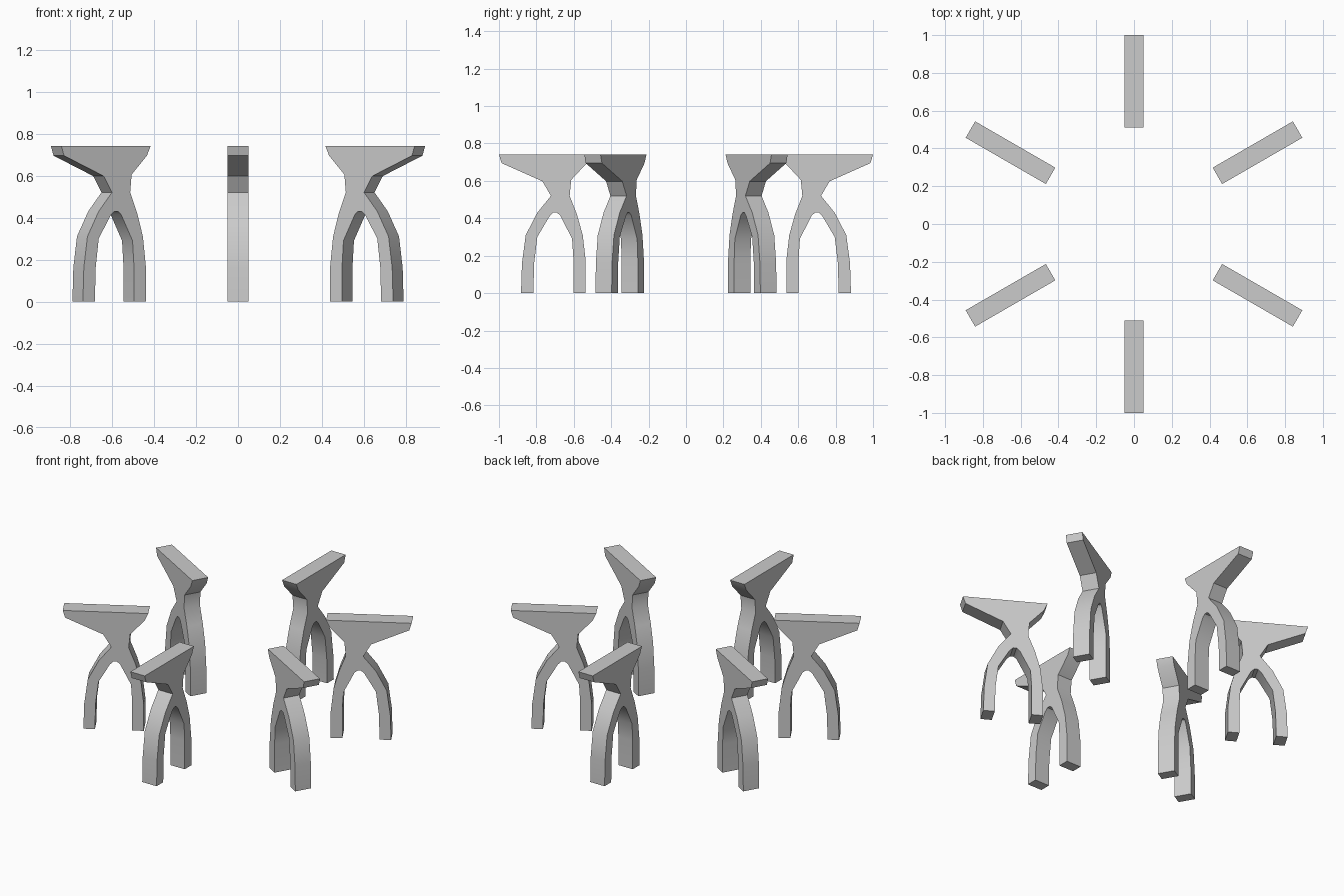
import bpy, bmesh
from math import radians
from mathutils import Matrix

if "Cube" in bpy.data.objects:
    bpy.data.objects.remove(bpy.data.objects["Cube"])

THICK = 0.10

# Side profile of one support: (distance from centre, height)
outer = [(0.882, 0), (0.877, 0.16), (0.857, 0.31), (0.795, 0.43), (0.722, 0.52),
         (0.768, 0.598), (0.986, 0.695), (1.0, 0.74)]
inner = [(0.51, 0.74), (0.53, 0.695), (0.614, 0.605), (0.622, 0.52), (0.583, 0.42),
         (0.552, 0.31), (0.536, 0.17), (0.536, 0)]
arch = [(0.602, 0), (0.602, 0.18), (0.609, 0.29), (0.672, 0.415), (0.69, 0.43),
        (0.71, 0.43), (0.73, 0.41), (0.795, 0.30), (0.812, 0.16), (0.816, 0)]
profile = outer + inner + arch


def make_support(name, angle):
    bm = bmesh.new()
    face = bm.faces.new([bm.verts.new((r, -THICK / 2, z)) for r, z in profile])
    ext = bmesh.ops.extrude_face_region(bm, geom=[face])
    moved = [v for v in ext["geom"] if isinstance(v, bmesh.types.BMVert)]
    bmesh.ops.translate(bm, verts=moved, vec=(0, THICK, 0))
    bmesh.ops.recalc_face_normals(bm, faces=bm.faces)
    bmesh.ops.transform(bm, matrix=Matrix.Rotation(angle, 4, 'Z'), verts=bm.verts)
    mesh = bpy.data.meshes.new(name)
    bm.to_mesh(mesh)
    bm.free()
    obj = bpy.data.objects.new(name, mesh)
    bpy.context.collection.objects.link(obj)
    # Legs are softly shaded, waist and rims stay crisp
    bpy.ops.object.select_all(action='DESELECT')
    obj.select_set(True)
    bpy.context.view_layer.objects.active = obj
    bpy.ops.object.shade_smooth_by_angle(angle=radians(30))


# Six supports in a ring
for i in range(6):
    make_support(f"table_support_{i + 1}", radians(30 + 60 * i))
